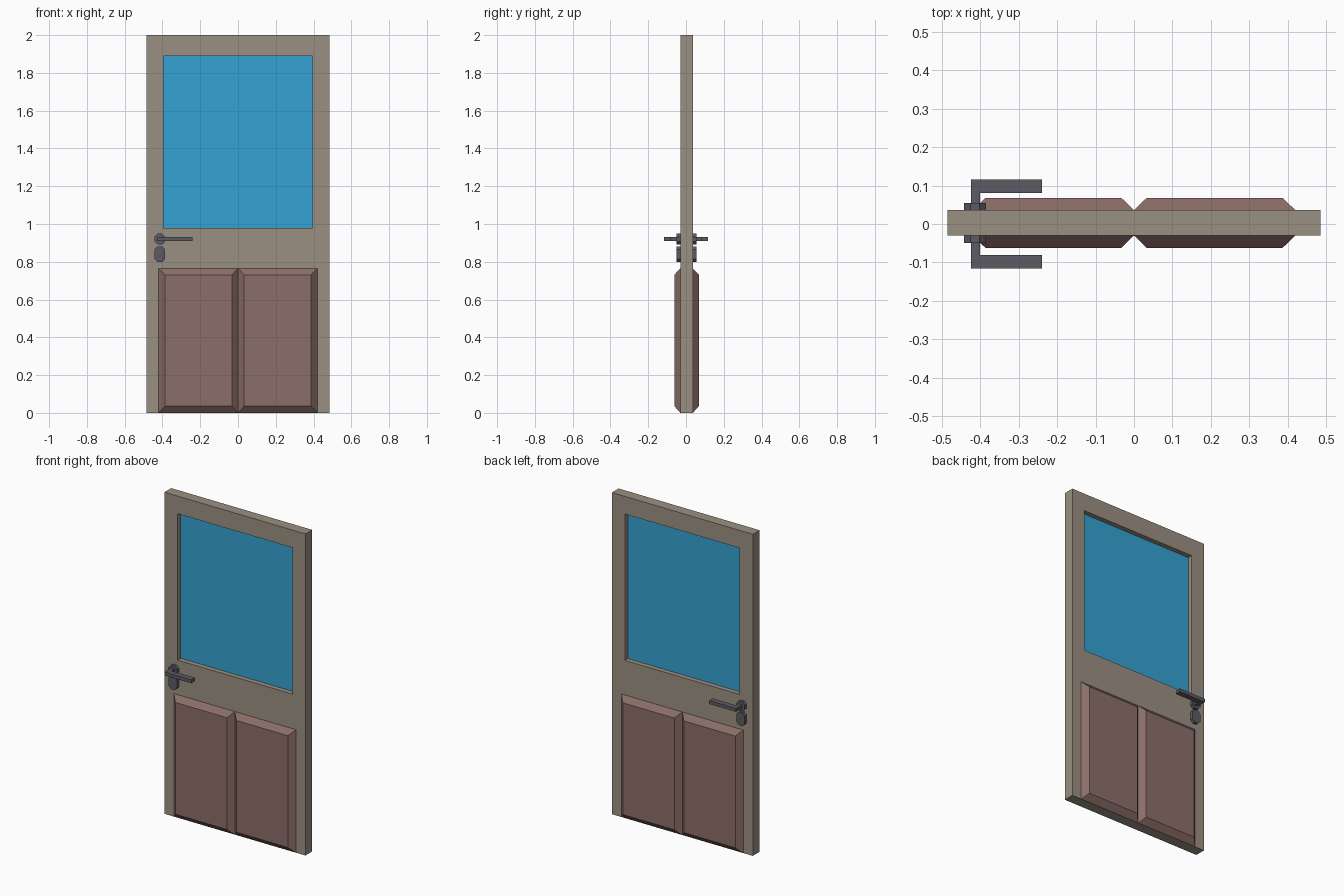
import bpy, bmesh, math
from mathutils import Vector

if "Cube" in bpy.data.objects:
    bpy.data.objects.remove(bpy.data.objects["Cube"])


def material(name, rgb):
    m = bpy.data.materials.new(name)
    m.diffuse_color = (*rgb, 1)
    m.use_nodes = True
    m.node_tree.nodes["Principled BSDF"].inputs["Base Color"].default_value = m.diffuse_color
    return m


FRAME = material("taupe_paint", (0.33, 0.28, 0.225))
PANEL = material("rosy_brown", (0.26, 0.155, 0.138))
GLASS = material("blue_glass", (0.036, 0.36, 0.65))
METAL = material("dark_metal", (0.11, 0.105, 0.125))
YC, HALF = 0.003, 0.033          # door centre and half thickness


def finish(name, bm, mat):
    bmesh.ops.recalc_face_normals(bm, faces=bm.faces)
    me = bpy.data.meshes.new(name)
    bm.to_mesh(me)
    bm.free()
    me.materials.append(mat)
    ob = bpy.data.objects.new(name, me)
    bpy.context.collection.objects.link(ob)
    return ob


def prism(name, faces, offset, mat):
    """Extrude a set of joined flat polygons by an offset into a solid."""
    bm = bmesh.new()
    for f in faces:
        bm.faces.new([bm.verts.new(p) for p in f])
    bmesh.ops.remove_doubles(bm, verts=bm.verts, dist=1e-5)
    ext = bmesh.ops.extrude_face_region(bm, geom=bm.faces[:], use_keep_orig=True)
    moved = [g for g in ext["geom"] if isinstance(g, bmesh.types.BMVert)]
    bmesh.ops.translate(bm, verts=moved, vec=Vector(offset))
    return finish(name, bm, mat)


def rect(x0, x1, z0, z1, y):
    return [(x0, y, z0), (x1, y, z0), (x1, y, z1), (x0, y, z1)]


# door slab with window opening
y0 = YC - HALF
outer = rect(-0.485, 0.485, 0, 2, y0)
inner = rect(-0.395, 0.395, 0.98, 1.89, y0)
ring = [[outer[i], outer[(i + 1) % 4], inner[(i + 1) % 4], inner[i]] for i in range(4)]
prism("door_frame", ring, (0, 2 * HALF, 0), FRAME)

# window pane
prism("window_pane", [rect(-0.395, 0.395, 0.98, 1.89, YC - 0.003)], (0, 0.006, 0), GLASS)


# raised panel with chamfered sides, open at the back
def panel(name, x0, x1, s):
    bm = bmesh.new()
    d = 0.033
    base = [bm.verts.new(p) for p in rect(x0, x1, 0.0, 0.765, YC + s * HALF)]
    top = [bm.verts.new(p) for p in
           rect(x0 + d, x1 - d, 0.036, 0.731, YC + s * (HALF + 0.032))]
    bm.faces.new(top if s < 0 else top[::-1])
    for i in range(4):
        j = (i + 1) % 4
        q = [base[i], base[j], top[j], top[i]]
        bm.faces.new(q if s < 0 else q[::-1])
    finish(name, bm, PANEL)


# octagonal plate, optionally stretched in z
def plate(name, cx, cz, r, stretch, s):
    pts = []
    for k in range(8):
        a = math.pi / 8 + k * math.pi / 4
        R = r / math.cos(math.pi / 8)
        z = R * math.sin(a)
        pts.append((cx + R * math.cos(a), YC + s * HALF,
                    cz + z + math.copysign(stretch, z)))
    prism(name, [pts], (0, s * 0.019, 0), METAL)


for side, s in (("front", -1), ("back", 1)):
    panel(side + "_left_panel", -0.42, 0, s)
    panel(side + "_right_panel", 0, 0.42, s)
    plate(side + "_handle_rose", -0.414, 0.92, 0.0285, 0, s)
    plate(side + "_key_plate", -0.414, 0.84, 0.0285, 0.013, s)
    # L-shaped lever: stem and grip
    lx, sx, ex = -0.425, -0.401, -0.24
    a, b, c = (s * v for v in (0.05, 0.081, 0.116))
    z = 0.91
    prism(side + "_lever", [
        [(lx, a, z), (sx, a, z), (sx, b, z), (lx, b, z)],
        [(lx, b, z), (sx, b, z), (sx, c, z), (lx, c, z)],
        [(sx, b, z), (ex, b, z), (ex, c, z), (sx, c, z)],
    ], (0, 0, 0.021), METAL)
